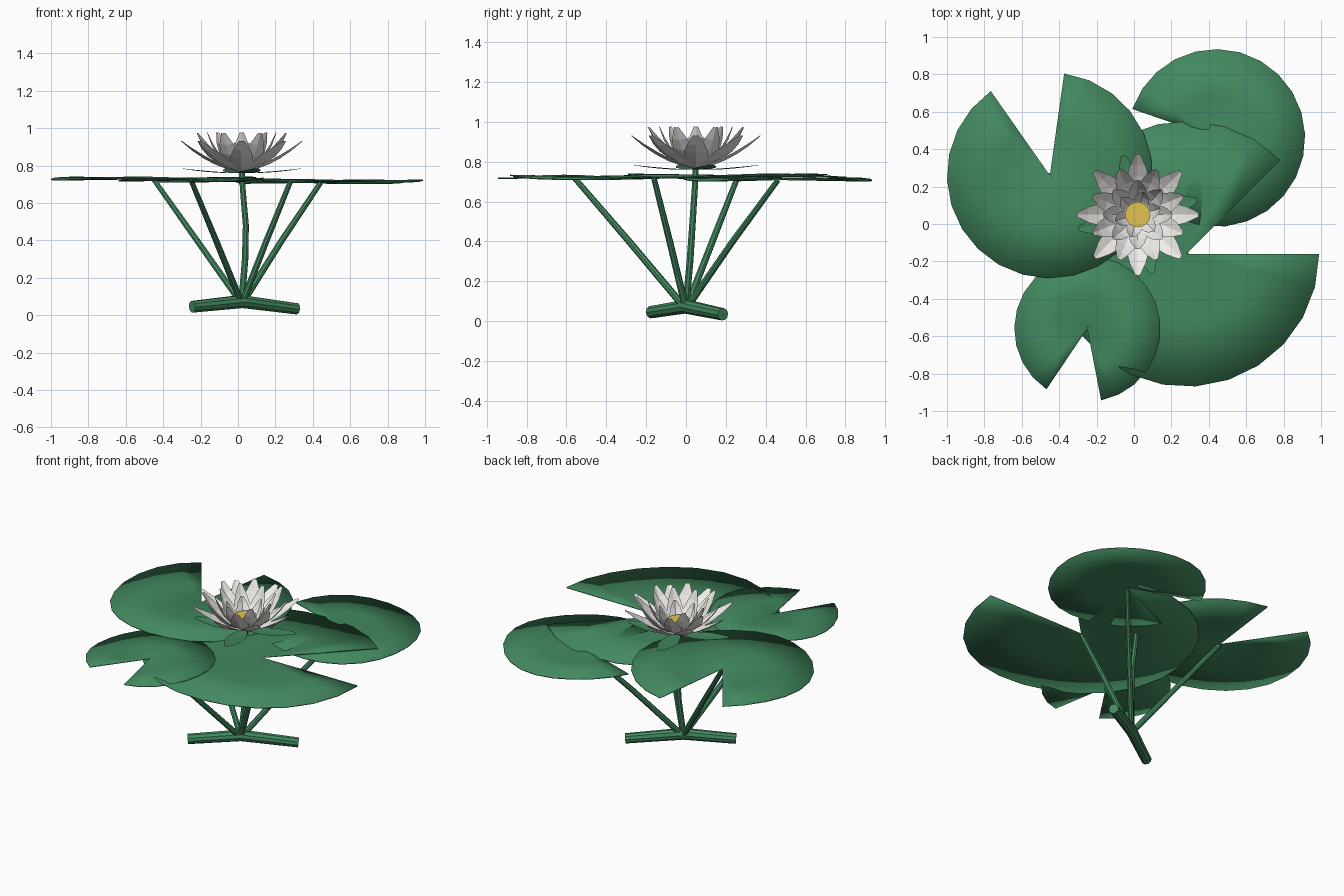
import bpy, bmesh, math
from mathutils import Vector

if "Cube" in bpy.data.objects:
    bpy.data.objects.remove(bpy.data.objects["Cube"])


def material(name, rgb):
    m = bpy.data.materials.new(name)
    m.diffuse_color = (*rgb, 1)
    m.use_nodes = True
    m.node_tree.nodes["Principled BSDF"].inputs["Base Color"].default_value = m.diffuse_color
    return m


GREEN = material("leaf_green", (0.055, 0.25, 0.115))
WHITE = material("petal_white", (0.87, 0.85, 0.82))
YELLOW = material("centre_yellow", (0.75, 0.55, 0.08))


def finish(name, bm, mat, smooth=False):
    me = bpy.data.meshes.new(name)
    bm.to_mesh(me)
    bm.free()
    me.materials.append(mat)
    for p in me.polygons:
        p.use_smooth = smooth
    ob = bpy.data.objects.new(name, me)
    bpy.context.collection.objects.link(ob)
    return ob


def tube(name, pts, radii, n=8):
    bm = bmesh.new()
    pts = [Vector(p) for p in pts]
    rings = []
    for i, p in enumerate(pts):
        d = (pts[min(i + 1, len(pts) - 1)] - pts[max(i - 1, 0)]).normalized()
        side = d.cross(Vector((0.3, -0.9, 0.2))).normalized()
        up = d.cross(side)
        rings.append([bm.verts.new(p + radii[i] * (side * math.cos(k * math.tau / n)
                      + up * math.sin(k * math.tau / n))) for k in range(n)])
    for a, b in zip(rings, rings[1:]):
        for k in range(n):
            bm.faces.new((a[k], a[(k + 1) % n], b[(k + 1) % n], b[k]))
    bm.faces.new(rings[0])
    bm.faces.new(rings[-1])
    bmesh.ops.recalc_face_normals(bm, faces=bm.faces[:])
    return finish(name, bm, GREEN)


def lily_pad(name, cx, cy, r, start, sweep, z, phase):
    # notched disc with a gently waving rim
    bm = bmesh.new()
    centre = bm.verts.new((cx, cy, z))
    n, rings = 22, []
    for f in (0.5, 1.0):
        ring = []
        for i in range(n + 1):
            a = math.radians(start + sweep * i / n)
            wave = 0.008 * f * math.sin(3 * a + phase)
            ring.append(bm.verts.new((cx + f * r * math.cos(a), cy + f * r * math.sin(a), z + wave)))
        rings.append(ring)
    inner, outer = rings
    for i in range(n):
        bm.faces.new((centre, inner[i], inner[i + 1]))
        bm.faces.new((inner[i], outer[i], outer[i + 1], inner[i + 1]))
    ob = finish(name, bm, GREEN, True)
    s = ob.modifiers.new("thickness", 'SOLIDIFY')
    s.thickness = 0.006
    return ob


FX, FY = 0.02, 0.05


def petals(name, count, offset, p0, p1, p2, width, mat, cup=0.02):
    # ring of cupped petals; each follows a curved radial profile
    bm = bmesh.new()
    shape = [0.35, 0.72, 1.0, 1.0, 0.72, 0.22]
    for k in range(count):
        a = math.radians(offset) + k * math.tau / count
        ca, sa = math.cos(a), math.sin(a)
        rows = []
        for i, w in enumerate(shape):
            t = i / (len(shape) - 1)
            r, z = [(1 - t) ** 2 * p0[j] + 2 * t * (1 - t) * p1[j] + t * t * p2[j] for j in (0, 1)]
            row = []
            for u in (-1, 0, 1):
                y = u * w * width / 2
                rr, zz = r - abs(u) * cup * w * 0.5, z + abs(u) * cup * w * 0.6
                row.append(bm.verts.new((FX + rr * ca - y * sa, FY + rr * sa + y * ca, zz)))
            rows.append(row)
        for lo, hi in zip(rows, rows[1:]):
            for u in (0, 1):
                bm.faces.new((lo[u], hi[u], hi[u + 1], lo[u + 1]))
    return finish(name, bm, mat)


# rhizome on the ground
tube("rhizome", [(-0.245, -0.175, 0.045), (0.02, 0.0, 0.073), (0.315, 0.185, 0.034)],
     [0.032, 0.036, 0.031], 10)

# pads with their stems: name, x, y, radius, start, sweep, height, wave phase
pads = [
    ("left_pad", -0.45, 0.26, 0.55, 125, 317, 0.733, 0.5),
    ("back_pad", 0.44, 0.46, 0.475, 204, 317, 0.714, 1.0),
    ("right_pad", 0.28, -0.16, 0.71, 45, 315, 0.722, 0.3),
    ("front_pad", -0.25, -0.56, 0.39, 281, 315, 0.727, 2.0),
]
for name, x, y, r, start, sweep, z, phase in pads:
    lily_pad(name, x, y, r, start, sweep, z, phase)
    tube(name + "_stem", [(0.02 + x * 0.03, y * 0.03, 0.08), (0.01 + x * 0.51, y * 0.51, 0.40),
                          (x, y, z - 0.008)], [0.018, 0.017, 0.014])

# flower stem
tube("flower_stem", [(0.02, 0.0, 0.08), (0.038, 0.02, 0.30), (0.042, 0.032, 0.48),
                     (0.025, 0.045, 0.68), (FX, FY, 0.785)], [0.018, 0.018, 0.017, 0.016, 0.016])

# sepals and petal layers
petals("sepals", 4, 14, (0.01, 0.76), (0.17, 0.757), (0.325, 0.783), 0.11, GREEN, 0.006)
petals("outer_petals", 8, 0, (0.02, 0.768), (0.18, 0.795), (0.325, 0.93), 0.12, WHITE)
petals("second_petals", 8, 22.5, (0.02, 0.77), (0.17, 0.80), (0.26, 0.972), 0.11, WHITE)
petals("third_petals", 8, 0, (0.02, 0.775), (0.135, 0.80), (0.185, 0.975), 0.095, WHITE)
petals("inner_petals", 6, 15, (0.02, 0.78), (0.10, 0.80), (0.125, 0.92), 0.08, WHITE)

# yellow centre
bm = bmesh.new()
bmesh.ops.create_cone(bm, cap_ends=True, segments=16, radius1=0.05, radius2=0.068, depth=0.07)
bmesh.ops.translate(bm, verts=bm.verts[:], vec=(FX, FY, 0.815))
finish("flower_centre", bm, YELLOW)
